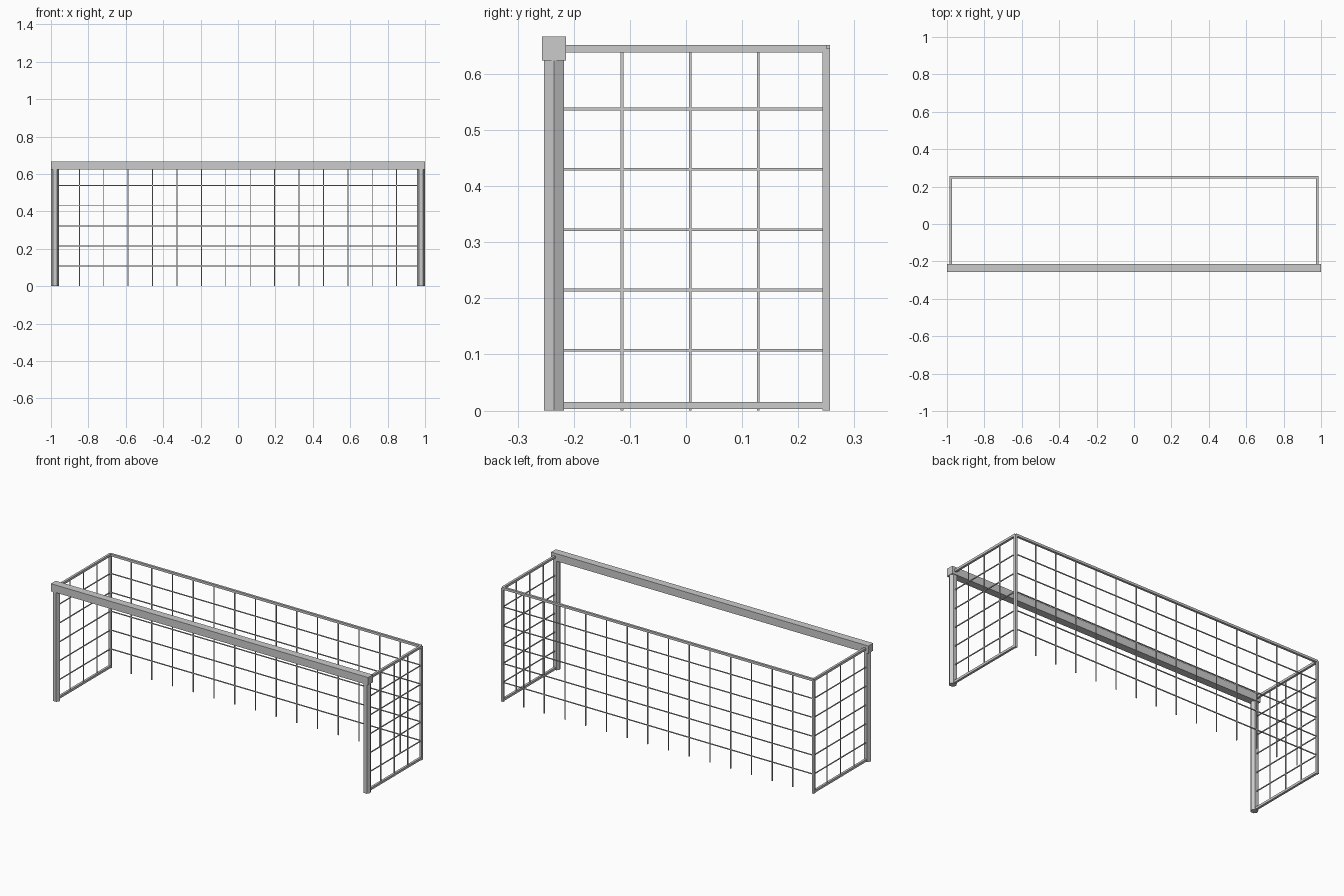
import bpy, bmesh
from mathutils import Vector, Matrix

if "Cube" in bpy.data.objects:
    bpy.data.objects.remove(bpy.data.objects["Cube"])

HX = 0.979               # half width between post centres
YF, YB = -0.2352, 0.25   # front and back planes
ZT = 0.645               # height of bar centres
BAR, NET = 0.013, 0.0048 # frame and net thickness


def finish(name, bm):
    me = bpy.data.meshes.new(name)
    bm.to_mesh(me)
    bm.free()
    ob = bpy.data.objects.new(name, me)
    bpy.context.collection.objects.link(ob)
    return ob


def boxes(name, bars):
    """One object made of square bars given as (start, end, thickness)."""
    bm = bmesh.new()
    for a, b, t in bars:
        a, b = Vector(a), Vector(b)
        d = b - a
        size = [abs(c) if abs(c) > 1e-6 else t for c in d]
        bmesh.ops.create_cube(bm, size=1, matrix=Matrix.Translation((a + b) / 2)
                              @ Matrix.Diagonal((*size, 1)))
    return finish(name, bm)


# Crossbar
boxes("crossbar", [((-1, YF, ZT), (1, YF, ZT), 0.043)])

levels = [ZT * k / 6 for k in range(1, 6)]
for side, x in (("left", -HX), ("right", HX)):
    # Six-sided front post
    bm = bmesh.new()
    bmesh.ops.create_cone(bm, cap_ends=True, segments=6, radius1=0.0208, radius2=0.0208,
                          depth=ZT, matrix=Matrix.Translation((x, YF, ZT / 2))
                          @ Matrix.Rotation(1.5707963, 4, 'Z'))
    # Make sure a corner points sideways
    if max(v.co.x for v in bm.verts) - x < 0.0205:
        bmesh.ops.rotate(bm, verts=bm.verts, cent=(x, YF, 0),
                         matrix=Matrix.Rotation(0.5235988, 3, 'Z'))
    finish(side + "_front_post", bm)
    # Side frame
    boxes(side + "_back_post", [((x, YB, 0), (x, YB, ZT), BAR)])
    boxes(side + "_top_bar", [((x, YF, ZT), (x, YB, ZT), BAR)])
    boxes(side + "_ground_bar", [((x, YF, 0.009), (x, YB, 0.009), BAR)])
    # Side net
    ys = [YF + (YB - YF) * k / 4 for k in range(1, 4)]
    boxes(side + "_net", [((x, y, 0), (x, y, ZT), NET) for y in ys]
          + [((x, YF, z), (x, YB, z), NET) for z in levels])

# Back top bar and back net
boxes("back_top_bar", [((-HX, YB, ZT), (HX, YB, ZT), BAR)])
xs = [-HX + 2 * HX * k / 15 for k in range(1, 15)]
boxes("back_net", [((x, YB, 0), (x, YB, ZT), NET) for x in xs]
      + [((-HX, YB, z), (HX, YB, z), NET) for z in levels])
